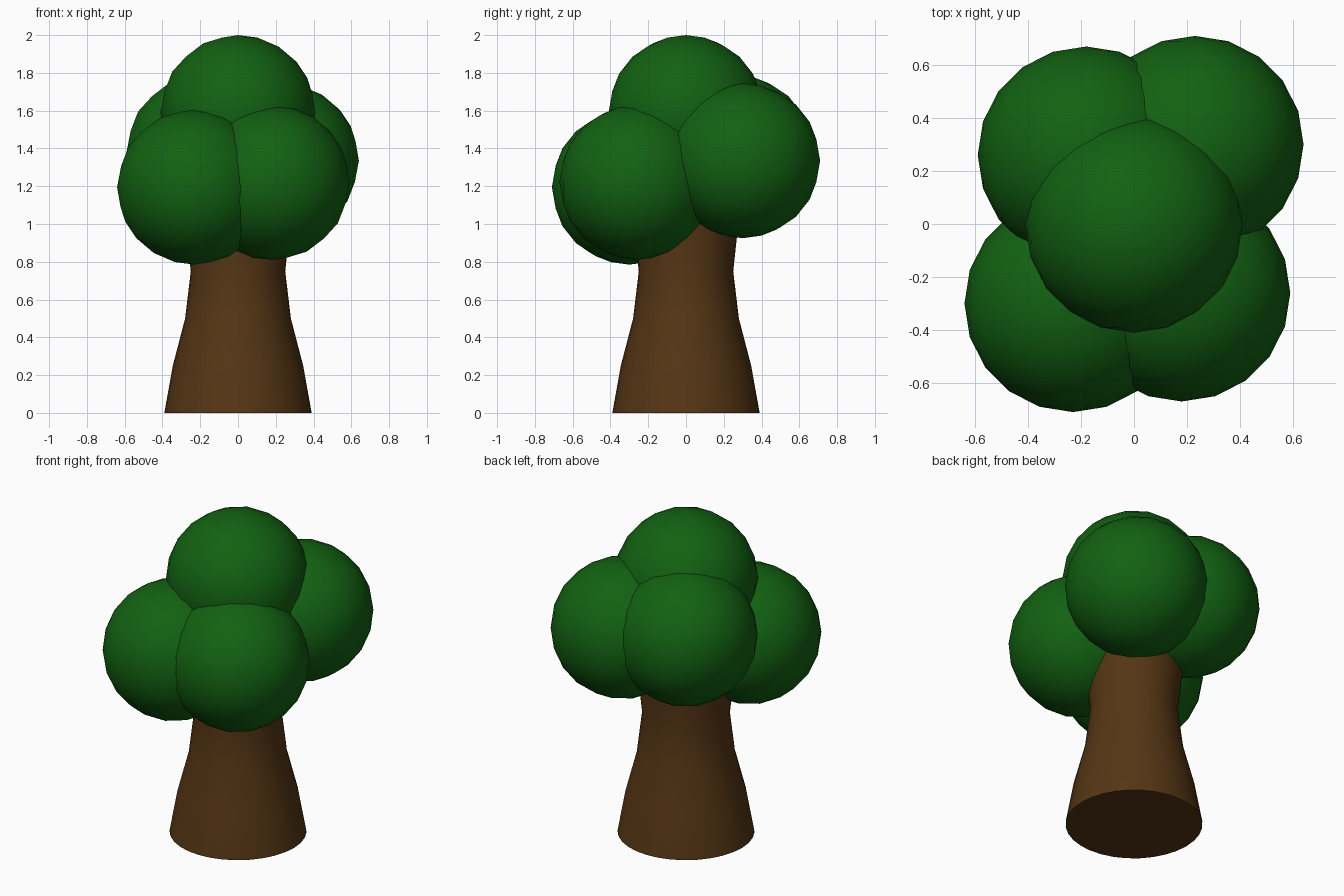
import bpy, bmesh
from math import radians

if "Cube" in bpy.data.objects:
    bpy.data.objects.remove(bpy.data.objects["Cube"])


def material(name, color):
    mat = bpy.data.materials.new(name)
    mat.diffuse_color = color
    mat.use_nodes = True
    mat.node_tree.nodes["Principled BSDF"].inputs["Base Color"].default_value = mat.diffuse_color
    return mat


bark = material("bark_brown", (0.09, 0.036, 0.007, 1))
leaf = material("leaf_green", (0.006, 0.12, 0.006, 1))


def smooth(obj, angle):
    bpy.ops.object.select_all(action='DESELECT')
    obj.select_set(True)
    bpy.context.view_layer.objects.active = obj
    bpy.ops.object.shade_smooth_by_angle(angle=radians(angle))


# Trunk: stacked rings, flared at the root and slightly at the crown
profile = [(0.39, 0), (0.345, 0.25), (0.28, 0.5), (0.25, 0.75), (0.28, 1.03)]
SIDES = 32
bm = bmesh.new()
rings = [bmesh.ops.create_circle(bm, segments=SIDES, radius=r)["verts"] for r, z in profile]
for ring, (r, z) in zip(rings, profile):
    for v in ring:
        v.co.z = z
for low, high in zip(rings, rings[1:]):
    for i in range(SIDES):
        j = (i + 1) % SIDES
        bm.faces.new((low[i], low[j], high[j], high[i]))
bm.faces.new(rings[0])
bm.faces.new(rings[-1])
bmesh.ops.recalc_face_normals(bm, faces=bm.faces)
mesh = bpy.data.meshes.new("trunk")
bm.to_mesh(mesh)
bm.free()
trunk = bpy.data.objects.new("trunk", mesh)
bpy.context.collection.objects.link(trunk)
mesh.materials.append(bark)
smooth(trunk, 40)

# Foliage: five overlapping low-poly balls
foliage = {
    "foliage_top": (0, 0, 1.59),
    "foliage_front_left": (-0.23, -0.30, 1.195),
    "foliage_front_right": (0.18, -0.26, 1.22),
    "foliage_back_right": (0.23, 0.30, 1.335),
    "foliage_back_left": (-0.18, 0.26, 1.38),
}
for name, center in foliage.items():
    bpy.ops.mesh.primitive_ico_sphere_add(subdivisions=3, radius=0.41, location=center)
    ball = bpy.context.object
    ball.name = name
    ball.data.materials.append(leaf)
    smooth(ball, 40)
